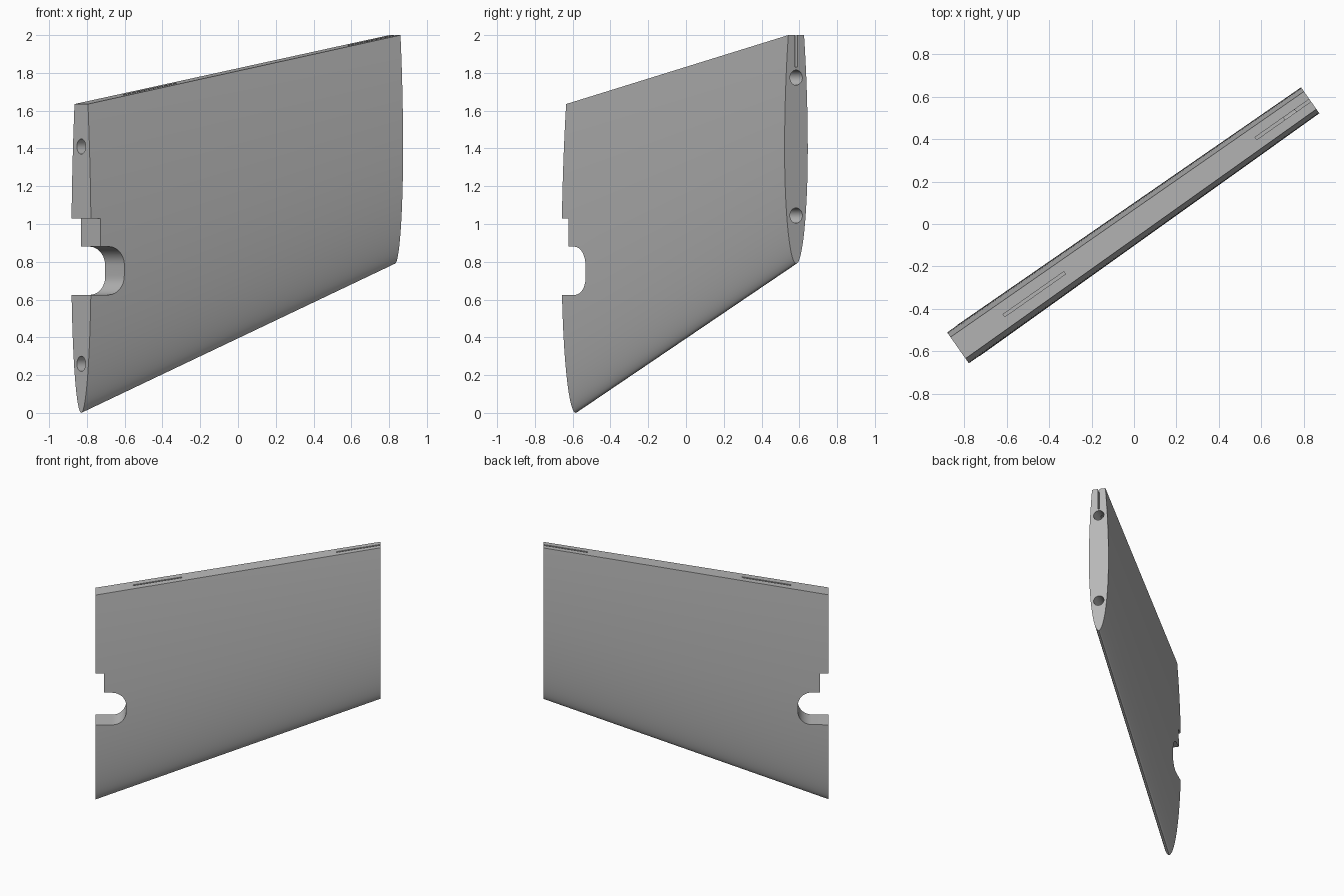
import bpy, bmesh, math
from mathutils import Matrix, Vector

cube = bpy.data.objects.get("Cube")
if cube:
    bpy.data.objects.remove(cube)

LENGTH = 2.03
ANGLE = math.radians(35.1)
# Local frame: x runs along the blade, y through its thickness
PLACE = Matrix.Translation((-0.83, -0.584, 0)) @ Matrix.Rotation(ANGLE, 4, 'Z')

grey = bpy.data.materials.new("satin grey")
grey.use_nodes = True
colour = (0.48, 0.48, 0.48, 1)
grey.diffuse_color = colour
grey.node_tree.nodes["Principled BSDF"].inputs["Base Color"].default_value = colour


def finish(name, bm):
    bmesh.ops.recalc_face_normals(bm, faces=bm.faces)
    mesh = bpy.data.meshes.new(name)
    bm.to_mesh(mesh)
    bm.free()
    mesh.materials.append(grey)
    obj = bpy.data.objects.new(name, mesh)
    obj.matrix_world = PLACE
    bpy.context.collection.objects.link(obj)
    return obj


def prism(name, outline, width):
    """Extrude an outline in the blade's long plane through its thickness."""
    bm = bmesh.new()
    face = bm.faces.new([bm.verts.new((u, -width / 2, z)) for u, z in outline])
    out = bmesh.ops.extrude_face_region(bm, geom=[face])
    verts = [v for v in out["geom"] if isinstance(v, bmesh.types.BMVert)]
    bmesh.ops.translate(bm, verts=verts, vec=(0, width, 0))
    return finish(name, bm)


def bore(name, u, z, depth):
    bm = bmesh.new()
    turn = Matrix.Translation((u, 0, z)) @ Matrix.Rotation(math.pi / 2, 4, 'Y')
    bmesh.ops.create_cone(bm, cap_ends=True, segments=32, radius1=0.04,
                          radius2=0.04, depth=depth * 2, matrix=turn)
    return finish(name, bm)


def fullness(t):
    """Relative thickness: rounded nose below, gentle taper above."""
    s = (t - 0.5) / 0.5
    return math.sqrt(max(0, 1 - s * s)) if s < 0 else 1 - 0.32 * s * s


def top_z(u):
    return 1.635 + 0.365 * u / LENGTH


# Tapered blade body, lofted between its two end sections
STEPS, SECTIONS = 36, 6
bm = bmesh.new()
rings = []
for i in range(SECTIONS + 1):
    f = i / SECTIONS
    base, top = 0.79 * f, top_z(LENGTH * f)
    half = (0.182 + (0.150 - 0.182) * f) / 2
    side = []
    for k in range(STEPS + 1):
        # denser rows near the nose
        t = (k / STEPS) ** 1.8
        side.append((half * fullness(t), base + (top - base) * t))
    points = [(-y, z) for y, z in reversed(side[1:])] + side
    rings.append([bm.verts.new((LENGTH * f, y, z)) for y, z in points])
count = len(rings[0])
for a, b in zip(rings, rings[1:]):
    for k in range(count):
        n = (k + 1) % count
        bm.faces.new((a[k], a[n], b[n], b[k]))
bm.faces.new(rings[0])
bm.faces.new(rings[-1])
blade = finish("blade", bm)

# Rounded slot and shallow step in the deep end
R, LOW, HIGH, DEEP = 0.1, 0.625, 0.88, 0.217
slot = [(-0.1, LOW)]
for centre, start in ((LOW + R, -90), (HIGH - R, 0)):
    for k in range(13):
        a = math.radians(start + 90 * k / 12)
        slot.append((DEEP - R + R * math.cos(a), centre + R * math.sin(a)))
slot.append((-0.1, HIGH))
cutters = [
    prism("slot_cutter", slot, 0.5),
    prism("step_cutter", [(-0.09, 0.8), (0.061, 0.8), (0.061, 1.03), (-0.09, 1.03)], 0.5),
]

# Narrow grooves sunk into the top edge
for u0, u1 in ((0.265, 0.615), (1.717, LENGTH + 0.1)):
    outline = [(u0, top_z(u0) - 0.17), (u1, top_z(u1) - 0.17),
               (u1, top_z(u1) + 0.1), (u0, top_z(u0) + 0.1)]
    cutters.append(prism("groove_cutter", outline, 0.014))

# Dowel holes in both ends
for u, z in ((0, 0.26), (0, 1.41), (LENGTH, 1.045), (LENGTH, 1.775)):
    cutters.append(bore("dowel_cutter", u, z, 0.15))

bpy.context.view_layer.objects.active = blade
for cutter in cutters:
    mod = blade.modifiers.new("cut", 'BOOLEAN')
    mod.operation = 'DIFFERENCE'
    mod.solver = 'EXACT'
    mod.object = cutter
    bpy.ops.object.modifier_apply(modifier=mod.name)
    bpy.data.objects.remove(cutter)

# Smooth sides with crisp edges
for obj in bpy.context.selected_objects:
    obj.select_set(False)
blade.select_set(True)
bpy.ops.object.shade_smooth_by_angle(angle=math.radians(30))
